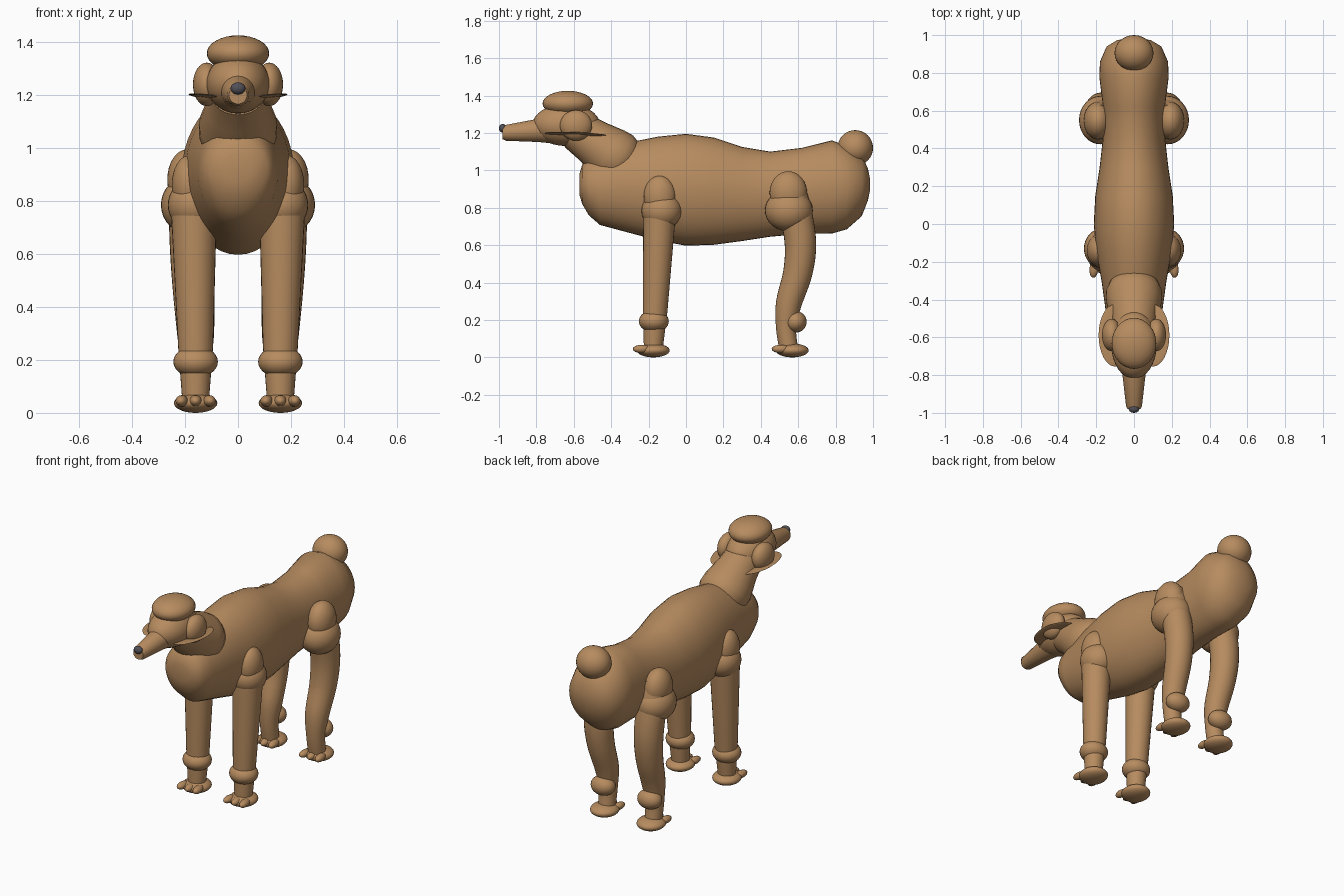
import bpy, bmesh, math
from mathutils import Vector, Matrix

cube = bpy.data.objects.get("Cube")
if cube:
    bpy.data.objects.remove(cube, do_unlink=True)


def material(name, rgb, rough):
    m = bpy.data.materials.new(name)
    m.use_nodes = True
    m.diffuse_color = (*rgb, 1)
    bsdf = m.node_tree.nodes["Principled BSDF"]
    bsdf.inputs["Base Color"].default_value = (*rgb, 1)
    bsdf.inputs["Roughness"].default_value = rough
    return m


coat = material("tan_brown_coat", (0.47, 0.26, 0.115), 0.8)
nose_grey = material("dark_grey_nose", (0.08, 0.08, 0.095), 0.5)


def finish(name, bm, mat):
    bmesh.ops.recalc_face_normals(bm, faces=bm.faces)
    for f in bm.faces:
        f.smooth = True
    mesh = bpy.data.meshes.new(name)
    bm.to_mesh(mesh)
    bm.free()
    mesh.materials.append(mat)
    ob = bpy.data.objects.new(name, mesh)
    bpy.context.collection.objects.link(ob)
    bpy.ops.object.select_all(action="DESELECT")
    ob.select_set(True)
    bpy.context.view_layer.objects.active = ob
    bpy.ops.object.shade_smooth_by_angle(angle=math.radians(50))
    return ob


def ball(name, center, radii, mat=coat, rot=(0, 0, 0), segs=32):
    """Ellipsoid with its own radii and rotation."""
    bm = bmesh.new()
    bmesh.ops.create_uvsphere(bm, u_segments=segs, v_segments=segs // 2, radius=1)
    bm.transform(Matrix.Diagonal((*radii, 1)))
    ob = finish(name, bm, mat)
    ob.location, ob.rotation_euler = center, rot
    return ob


def skin(name, rings, mat=coat):
    """Bridge equal rings of points and cap both ends."""
    bm = bmesh.new()
    loops = [[bm.verts.new(p) for p in ring] for ring in rings]
    n = len(loops[0])
    for a, b in zip(loops, loops[1:]):
        for i in range(n):
            j = (i + 1) % n
            bm.faces.new((a[i], a[j], b[j], b[i]))
    bm.faces.new(loops[0])
    bm.faces.new(loops[-1])
    return finish(name, bm, mat)


def smooth_path(points, steps=6):
    """Catmull-Rom interpolation of tuples of any size."""
    pts = [Vector(p) for p in points]
    pts = [pts[0]] + pts + [pts[-1]]
    out = []
    for a, b, c, d in zip(pts, pts[1:], pts[2:], pts[3:]):
        for s in range(steps):
            t = s / steps
            out.append(b + (c - a) * (t / 2)
                       + (a * 2 - b * 5 + c * 4 - d) * (t * t / 2)
                       + (b * 3 - a - c * 3 + d) * (t ** 3 / 2))
    return out + [pts[-1]]


def tube(name, path, segs=28):
    """Round tube along (x, y, z, radius) points bending in the side plane."""
    rings = []
    for i, p in enumerate(path):
        ahead = path[min(i + 1, len(path) - 1)]
        behind = path[max(i - 1, 0)]
        along = (Vector(ahead[:3]) - Vector(behind[:3])).normalized()
        u = Vector((1, 0, 0))
        v = along.cross(u).normalized()
        rings.append([Vector(p[:3]) + p[3] * (u * math.cos(a) + v * math.sin(a))
                      for a in (k * math.tau / segs for k in range(segs))])
    return skin(name, rings)


# Torso: elliptical sections as (y, half width, top, bottom)
sections = [
    (-0.57, 0.05, 0.98, 0.87), (-0.555, 0.11, 1.03, 0.82),
    (-0.52, 0.135, 1.07, 0.76), (-0.46, 0.15, 1.10, 0.708),
    (-0.3, 0.172, 1.15, 0.665), (-0.15, 0.2, 1.18, 0.625),
    (0.0, 0.213, 1.195, 0.597), (0.15, 0.205, 1.175, 0.602),
    (0.3, 0.182, 1.125, 0.622), (0.45, 0.165, 1.1, 0.645),
    (0.62, 0.164, 1.12, 0.66), (0.78, 0.184, 1.16, 0.662),
    (0.86, 0.18, 1.13, 0.685), (0.94, 0.145, 1.08, 0.755),
    (0.973, 0.09, 1.01, 0.84), (0.985, 0.03, 0.95, 0.9),
]
rings = []
for y, w, top, bottom in sections:
    mid, h = (top + bottom) / 2, (top - bottom) / 2
    rings.append([(w * math.cos(a), y, mid + h * math.sin(a))
                  for a in (k * math.tau / 40 for k in range(40))])
skin("torso", rings)
ball("tail_pompom", (0, 0.905, 1.12), (0.103, 0.095, 0.095))

# Neck with a rounded base sunk in the torso
tube("neck", [(0, -0.59, 1.215, 0.108), (0, -0.5, 1.155, 0.122),
              (0, -0.41, 1.09, 0.147), (0, -0.36, 1.06, 0.148),
              (0, -0.32, 1.035, 0.13), (0, -0.29, 1.015, 0.085)])

# Head
ball("head", (0, -0.64, 1.243), (0.12, 0.18, 0.113))
tube("muzzle", [(0, -0.66, 1.225, 0.088), (0, -0.79, 1.213, 0.062),
                (0, -0.965, 1.2, 0.042), (0, -0.98, 1.2, 0.034)])
ball("nose", (0, -0.98, 1.225), (0.028, 0.02, 0.023), nose_grey, segs=20)
ball("topknot", (0, -0.632, 1.357), (0.118, 0.135, 0.068))

for side, label in ((1, "left"), (-1, "right")):
    # Ears: round puff with a thin flap beneath
    ball(f"{label}_ear_puff", (side * 0.118, -0.588, 1.24), (0.052, 0.086, 0.082))
    ball(f"{label}_ear_flap", (side * 0.1, -0.59, 1.192), (0.088, 0.165, 0.007),
         rot=(-0.04, -side * 0.12, 0))

    # Front leg
    x = side * 0.16
    tube(f"{label}_front_leg", [(side * 0.167, -0.14, 0.8, 0.088),
                                (x, -0.165, 0.25, 0.066), (x, -0.175, 0.04, 0.05)])
    ball(f"{label}_shoulder", (side * 0.185, -0.14, 0.86), (0.065, 0.086, 0.112))
    ball(f"{label}_elbow_puff", (side * 0.165, -0.13, 0.785), (0.1, 0.108, 0.1))
    ball(f"{label}_front_ankle_puff", (x, -0.172, 0.193), (0.084, 0.08, 0.06))

    # Hind leg
    hind = [(side * 0.175, 0.55, 0.92, 0.083), (side * 0.175, 0.59, 0.76, 0.086),
            (side * 0.172, 0.612, 0.6, 0.084), (side * 0.167, 0.597, 0.45, 0.078),
            (x, 0.55, 0.29, 0.069), (x, 0.535, 0.16, 0.054), (x, 0.55, 0.04, 0.05)]
    tube(f"{label}_hind_leg", smooth_path(hind))
    ball(f"{label}_hip", (side * 0.192, 0.547, 0.88), (0.075, 0.1, 0.115))
    ball(f"{label}_knee_puff", (side * 0.178, 0.55, 0.785), (0.113, 0.128, 0.112))
    ball(f"{label}_hind_ankle_puff", (x, 0.585, 0.19), (0.075, 0.06, 0.058))

    # Paws with three fanned toes
    for pair, y in (("front", -0.175), ("hind", 0.568)):
        ball(f"{label}_{pair}_paw", (x, y, 0.037), (0.082, 0.088, 0.037))
        for k, toe in enumerate(("inner", "middle", "outer"), -1):
            ball(f"{label}_{pair}_{toe}_toe",
                 (x + side * k * 0.052, y - 0.062, 0.045), (0.024, 0.048, 0.022),
                 rot=(0, 0, side * k * 0.1), segs=16)
